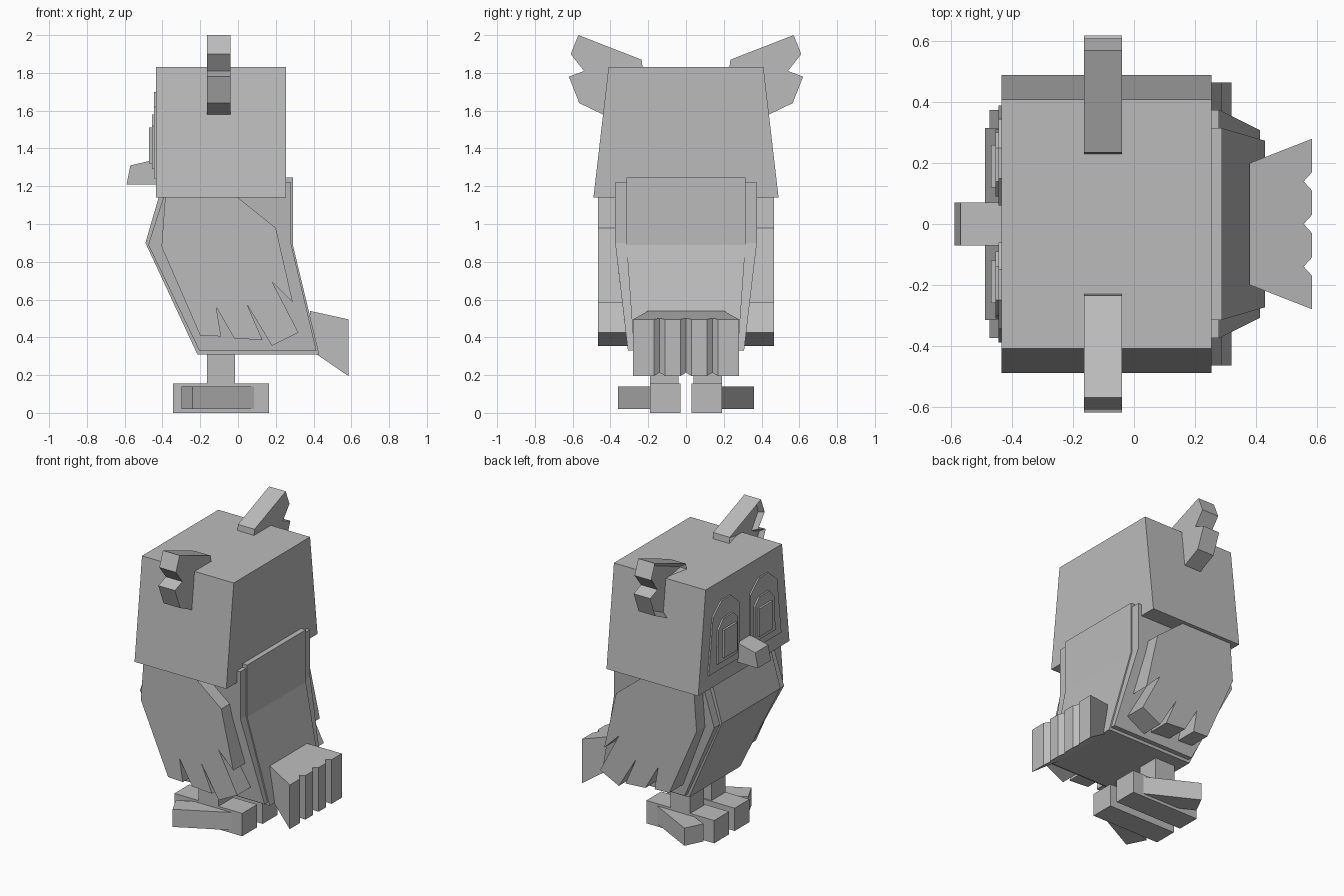
import bpy, bmesh
from mathutils import Vector

if "Cube" in bpy.data.objects:
    bpy.data.objects.remove(bpy.data.objects["Cube"])

GREY = (0.5, 0.5, 0.5, 1)
stone = bpy.data.materials.new("plain grey")
stone.use_nodes = True
stone.diffuse_color = GREY
stone.node_tree.nodes["Principled BSDF"].inputs["Base Color"].default_value = GREY

# Maps (profile u, profile v, depth) to x, y, z for each extrusion axis
AXES = {
    "X": lambda u, v, d: (d, u, v),
    "Y": lambda u, v, d: (u, d, v),
    "Z": lambda u, v, d: (u, v, d),
}


def prism(name, axis, points, start, end, mirror=False, edit=None):
    """Extrude a flat outline along an axis, with an optional twin across y."""
    place = AXES[axis]
    bm = bmesh.new()
    base = bm.faces.new([bm.verts.new(place(u, v, start)) for u, v in points])
    grown = bmesh.ops.extrude_face_region(bm, geom=[base], use_keep_orig=True)
    verts = [g for g in grown["geom"] if isinstance(g, bmesh.types.BMVert)]
    bmesh.ops.translate(bm, verts=verts, vec=Vector(place(0, 0, end - start)))
    bmesh.ops.recalc_face_normals(bm, faces=bm.faces)
    if edit:
        edit(bm)
    mesh = bpy.data.meshes.new(name)
    bm.to_mesh(mesh)
    bm.free()
    mesh.materials.append(stone)
    obj = bpy.data.objects.new(name, mesh)
    bpy.context.collection.objects.link(obj)
    if mirror:
        obj.modifiers.new("twin", "MIRROR").use_axis = (False, True, False)
    return obj


def rect(u0, v0, u1, v1):
    return [(u0, v0), (u1, v0), (u1, v1), (u0, v1)]


def narrow_below(height, factor):
    """Pull in the sides of everything lower than a height."""
    def edit(bm):
        for v in bm.verts:
            if v.co.z < height:
                v.co.y *= factor
    return edit


def hollow_face(bm):
    """Sink a rimmed recess into the face side of an ear."""
    face = min(bm.faces, key=lambda f: f.normal.x)
    bmesh.ops.inset_region(bm, faces=[face], thickness=0.03, depth=0)
    bmesh.ops.translate(bm, verts=face.verts, vec=(0.03, 0, 0))


# Head
prism("head", "X", [(-0.49, 1.14), (0.49, 1.14), (0.41, 1.83), (-0.41, 1.83)], -0.435, 0.255)

# Ear tufts
ear = [(0.23, 1.83), (0.235, 1.87), (0.57, 2.0), (0.61, 1.9), (0.54, 1.81),
       (0.62, 1.78), (0.565, 1.64), (0.44, 1.58), (0.4, 1.6), (0.39, 1.8)]
prism("ear_tuft", "X", ear, -0.165, -0.04, True, hollow_face)

# Stepped eyes
surround = [(0.06, 1.24), (0.39, 1.24), (0.345, 1.62), (0.25, 1.7), (0.15, 1.7), (0.06, 1.62)]
eyeball = [(0.09, 1.29), (0.31, 1.29), (0.3, 1.52), (0.25, 1.58), (0.14, 1.58), (0.09, 1.53)]
prism("eye_surround", "X", surround, -0.445, -0.42, True)
prism("eyeball", "X", eyeball, -0.456, -0.42, True)
prism("pupil", "X", rect(0.12, 1.32, 0.26, 1.51), -0.47, -0.42, True)

# Beak
prism("beak", "Y", [(-0.42, 1.21), (-0.59, 1.21), (-0.57, 1.31), (-0.42, 1.345)], -0.07, 0.07)

# Body, with a raised centre band on belly and back
body = [(-0.37, 1.22), (-0.475, 0.89), (-0.205, 0.33), (0.415, 0.33), (0.28, 0.9), (0.28, 1.22)]
band = [(-0.39, 1.245), (-0.49, 0.9), (-0.215, 0.31), (0.43, 0.31), (0.29, 0.89), (0.29, 1.245)]
prism("body", "Y", body, -0.375, 0.375, edit=narrow_below(0.5, 0.82))
prism("body_band", "Y", band, -0.315, 0.315, edit=narrow_below(0.5, 0.87))

# Feathered wings
wing = [(-0.385, 1.15), (-0.405, 0.88), (-0.2, 0.41), (-0.09, 0.405), (-0.115, 0.56),
        (-0.02, 0.395), (0.13, 0.385), (0.05, 0.57), (0.18, 0.355), (0.32, 0.425),
        (0.18, 0.695), (0.29, 0.585), (0.2, 0.98), (0, 1.14)]
prism("wing", "Y", wing, 0.31, 0.465, True)

# Tail fanning out, with notches along its rear edge
tail = [(0.38, -0.2), (0.585, -0.28)]
for y in (-0.14, 0, 0.14):
    tail += [(0.585, y - 0.03), (0.558, y), (0.585, y + 0.03)]
tail += [(0.585, 0.28), (0.38, 0.2)]


def slope_tail(bm):
    for v in bm.verts:
        out = (v.co.x - 0.38) / 0.205
        v.co.z = 0.54 - 0.045 * out if v.co.z > 0.4 else 0.335 - 0.14 * out


prism("tail", "Z", tail, 0.2, 0.54, edit=slope_tail)

# Legs and feet, each with a splayed outer toe
prism("leg", "Z", rect(-0.165, 0.04, -0.015, 0.19), 0.1, 0.36, True)
prism("foot", "Z", rect(-0.345, 0.03, 0.165, 0.19), 0, 0.155, True)
prism("outer_toe", "Z", [(-0.3, 0.24), (-0.24, 0.36), (0.085, 0.19), (0.03, 0.08)], 0.02, 0.14, True)
